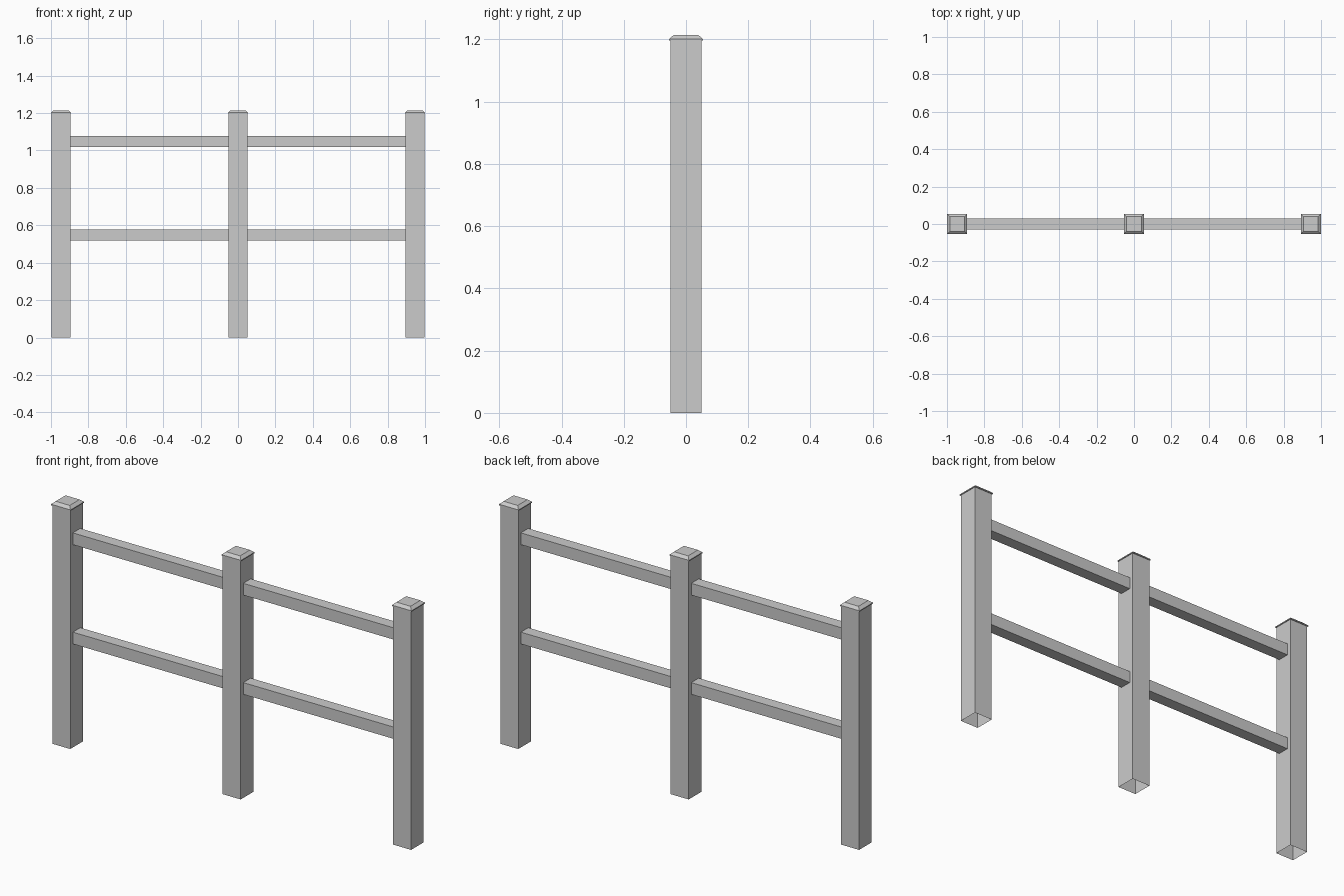
import bpy, bmesh

if "Cube" in bpy.data.objects:
    bpy.data.objects.remove(bpy.data.objects["Cube"])


def finish(name, bm):
    bmesh.ops.recalc_face_normals(bm, faces=bm.faces)
    mesh = bpy.data.meshes.new(name)
    bm.to_mesh(mesh)
    bm.free()
    bpy.context.collection.objects.link(bpy.data.objects.new(name, mesh))


def square_stack(name, x, profile, close_top=False):
    """Stack square rings from (half width, z) pairs, open at the bottom."""
    bm = bmesh.new()
    rings = [[bm.verts.new((x + sx * h, sy * h, z))
              for sx, sy in ((-1, -1), (1, -1), (1, 1), (-1, 1))]
             for h, z in profile]
    for a, b in zip(rings, rings[1:]):
        for i in range(4):
            j = (i + 1) % 4
            bm.faces.new((a[i], a[j], b[j], b[i]))
    if close_top:
        bm.faces.new(rings[-1])
    finish(name, bm)


def rail(name, x0, x1, z, half=0.0295):
    """Square bar along x whose open ends butt against the posts."""
    bm = bmesh.new()
    bmesh.ops.create_cube(bm, size=1)
    for v in bm.verts:
        v.co = (x0 if v.co.x < 0 else x1, v.co.y * 2 * half, z + v.co.z * 2 * half)
    ends = [f for f in bm.faces if len({round(v.co.x, 4) for v in f.verts}) == 1]
    bmesh.ops.delete(bm, geom=ends, context='FACES_ONLY')
    finish(name, bm)


POST, SPACING, CAP = 0.05, 0.946, 0.054

# Hollow posts with chamfered caps
for side, x in (("left", -SPACING), ("middle", 0), ("right", SPACING)):
    square_stack(side + "_post", x, [(POST, 0), (POST, 1.197)])
    square_stack(side + "_post_cap", x,
                 [(POST, 1.197), (CAP, 1.197), (CAP, 1.202), (0.039, 1.215)], True)

# Two rails in each bay
for level, z in (("lower", 0.549), ("upper", 1.047)):
    rail(level + "_left_rail", -SPACING + POST, -POST, z)
    rail(level + "_right_rail", POST, SPACING - POST, z)
